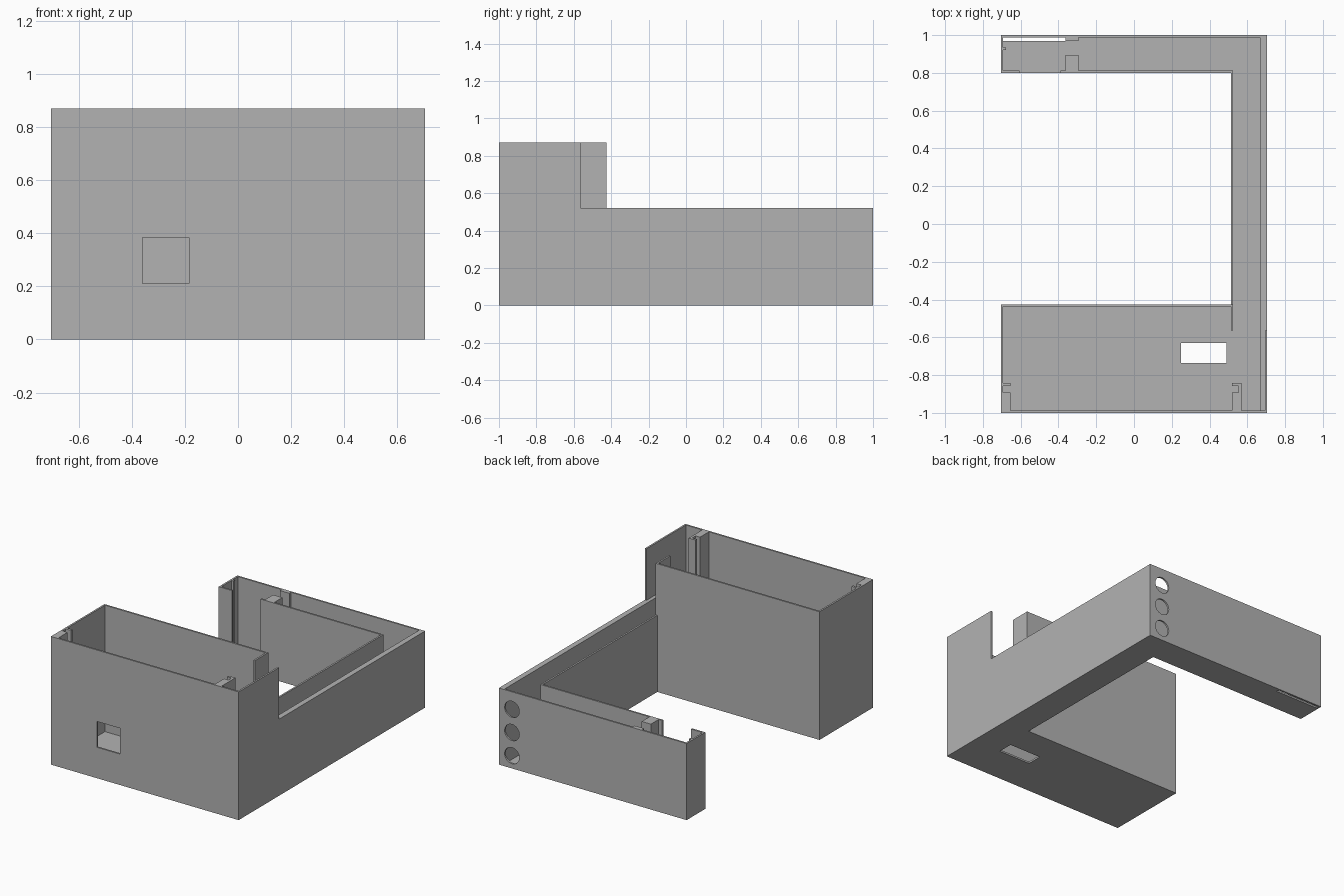
import bpy
import bmesh
import math
from mathutils import Matrix

if "Cube" in bpy.data.objects:
    bpy.data.objects.remove(bpy.data.objects["Cube"], do_unlink=True)

grey = bpy.data.materials.new("plain grey")
grey.use_nodes = True
grey.diffuse_color = (0.45, 0.45, 0.45, 1)
grey.node_tree.nodes["Principled BSDF"].inputs["Base Color"].default_value = (0.45, 0.45, 0.45, 1)

WALL = 0.012          # shell thickness
X, Y = 0.705, 1.0     # outer half sizes
IX, IY = X - WALL, Y - WALL
TALL, LOW = 0.87, 0.52
ARM = 0.8             # inner face of the back arm
BLOCK = -0.425        # rear face of the tall front block
STRIP = 0.513         # inner face of the side channel
STEP = -0.565         # where the side wall drops


def finish(name, bm):
    bmesh.ops.recalc_face_normals(bm, faces=bm.faces)
    mesh = bpy.data.meshes.new(name)
    bm.to_mesh(mesh)
    bm.free()
    mesh.materials.append(grey)
    ob = bpy.data.objects.new(name, mesh)
    bpy.context.collection.objects.link(ob)
    return ob


def prism(name, outline, z0, z1):
    """Extrude a plan outline upward."""
    bm = bmesh.new()
    face = bm.faces.new([bm.verts.new((x, y, z0)) for x, y in outline])
    up = bmesh.ops.extrude_face_region(bm, geom=[face])["geom"]
    bmesh.ops.translate(bm, vec=(0, 0, z1 - z0),
                        verts=[v for v in up if isinstance(v, bmesh.types.BMVert)])
    return finish(name, bm)


def box(name, x0, x1, y0, y1, z0, z1):
    return prism(name, [(x0, y0), (x1, y0), (x1, y1), (x0, y1)], z0, z1)


def rod(name, x, y, z, radius, length):
    """Cylinder lying along y."""
    bm = bmesh.new()
    bmesh.ops.create_cone(bm, cap_ends=True, segments=32, radius1=radius, radius2=radius,
                          depth=length, matrix=Matrix.Translation((x, y, z))
                          @ Matrix.Rotation(math.pi / 2, 4, "X"))
    return finish(name, bm)


def cut(target, cutter):
    mod = target.modifiers.new("cut", "BOOLEAN")
    mod.operation = "DIFFERENCE"
    mod.solver = "EXACT"
    mod.object = cutter
    bpy.context.view_layer.objects.active = target
    bpy.ops.object.modifier_apply(modifier=mod.name)
    bpy.data.objects.remove(cutter, do_unlink=True)


# C-shaped housing, solid at first
housing = prism("housing", [(-X, -Y), (X, -Y), (X, Y), (-X, Y), (-X, ARM),
                            (STRIP, ARM), (STRIP, BLOCK), (-X, BLOCK)], 0, TALL)

# Lower the side channel and the back arm
cut(housing, prism("lower_cut", [(STRIP + WALL, STEP), (2, STEP), (2, 2), (-2, 2),
                                 (-2, BLOCK + 0.1), (STRIP - 0.1, BLOCK + 0.1),
                                 (STRIP - 0.1, BLOCK), (STRIP + WALL, BLOCK)], LOW, 2))

# Hollow it out, leaving a thicker outer wall along the channel
cut(housing, prism("cavity", [(-IX, -IY), (0.668, -IY), (0.668, IY), (-IX, IY),
                              (-IX, ARM + WALL), (STRIP + WALL, ARM + WALL),
                              (STRIP + WALL, STEP), (STRIP, STEP),
                              (STRIP, BLOCK - WALL), (-IX, BLOCK - WALL)], WALL, 2))
cut(housing, box("ledge_cut", 0.6, IX, -IY, STEP + 0.1, LOW, 2))

# Openings: front window, floor slot, arm window, floor slit, round back holes
cut(housing, box("front_window", -0.36, -0.185, -1.1, -0.9, 0.21, 0.385))
cut(housing, box("floor_slot", 0.25, 0.49, -0.735, -0.63, -0.1, 0.1))
cut(housing, box("arm_window", -0.605, -0.39, ARM - 0.05, ARM + 0.05, WALL, 2))
cut(housing, box("floor_slit", -IX, -0.363, 0.97, IY, -0.1, 0.1))
for z in (0.087, 0.244, 0.401):
    cut(housing, rod("back_hole", 0.607, 1.0, z, 0.055, 0.2))

# Board guides in the front block: a slot between two ribs at each side
for name, x0, x1 in (("left", 0.52, 0.57), ("right", -IX, -0.655)):
    box(name + "_guide_post", x0, x1, -IY, -0.893, WALL, TALL)
    box(name + "_guide_rib", x0, x1, -0.858, -0.842, WALL, TALL)
box("left_guide_web", 0.553, 0.57, -0.893, -0.858, WALL, TALL)

# Guides in the back arm
box("arm_block", -0.363, -0.294, ARM + WALL, 0.895, WALL, LOW)
box("arm_rear_stop", -0.363, -0.294, 0.97, IY, WALL, LOW)
box("arm_end_rib", -IX, -0.677, 0.92, 0.935, WALL, LOW)
